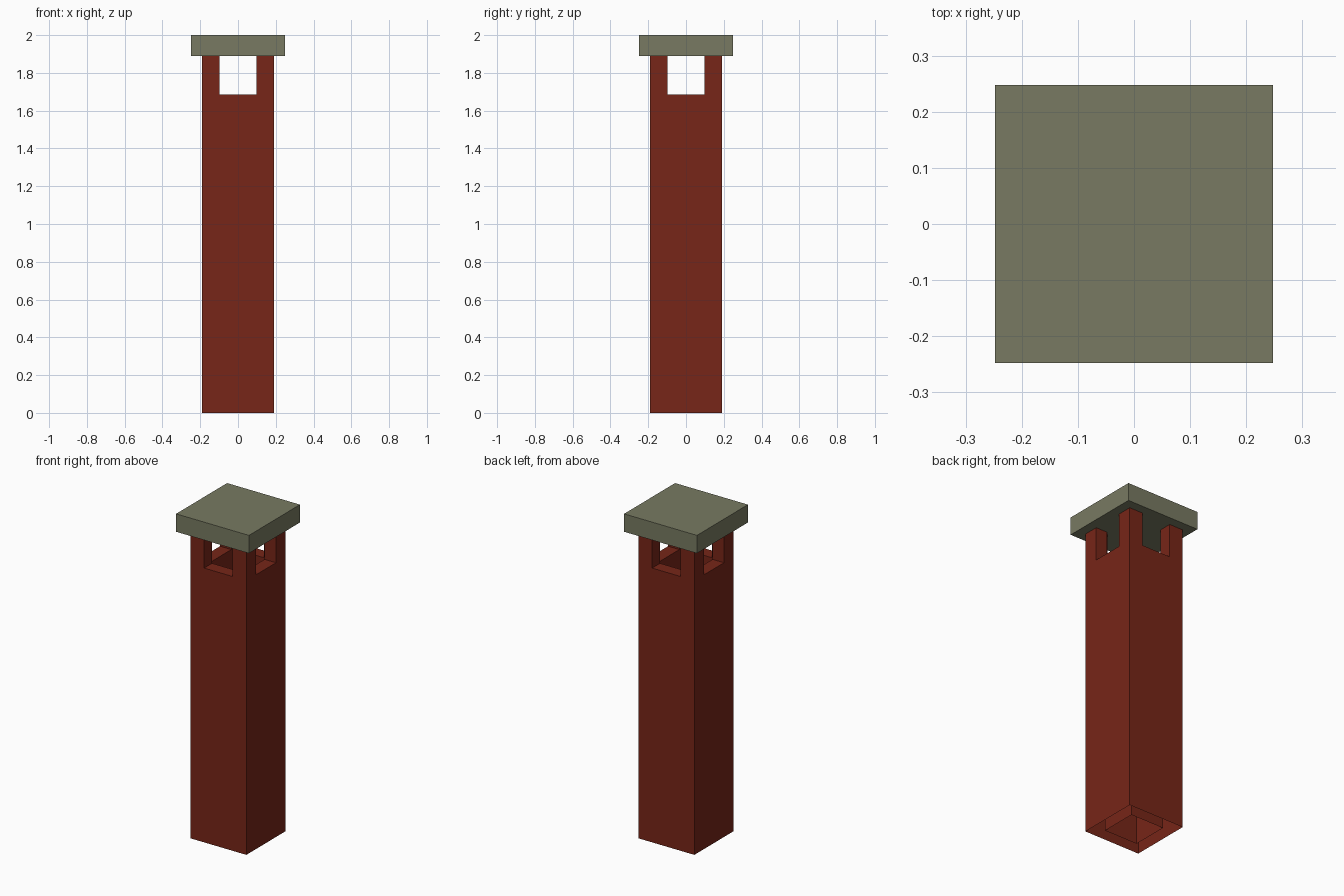
import bpy, bmesh
from math import pi
from mathutils import Matrix, Vector

if "Cube" in bpy.data.objects:
    bpy.data.objects.remove(bpy.data.objects["Cube"])

OUT, INN, NOTCH = 0.19, 0.113, 0.097   # half widths
SILL, TOP, HEIGHT = 1.685, 1.89, 2.0
CAP = 0.2475


def material(name, rgb):
    m = bpy.data.materials.new(name)
    m.diffuse_color = (*rgb, 1)
    m.use_nodes = True
    m.node_tree.nodes["Principled BSDF"].inputs["Base Color"].default_value = m.diffuse_color
    return m


def finish(bm, name, mat):
    me = bpy.data.meshes.new(name)
    bm.to_mesh(me)
    bm.free()
    me.materials.append(mat)
    ob = bpy.data.objects.new(name, me)
    bpy.context.collection.objects.link(ob)
    return ob


def wall_outline(h):
    # one side of the shaft, notched at the top
    return [Vector((x, -h, z)) for x, z in (
        (-h, 0), (h, 0), (h, TOP), (NOTCH, TOP), (NOTCH, SILL),
        (-NOTCH, SILL), (-NOTCH, TOP), (-h, TOP))]


# Shaft: outer and inner walls joined at the notches, open underneath
bm = bmesh.new()
for k in range(4):
    rot = Matrix.Rotation(k * pi / 2, 4, 'Z')
    outer = [bm.verts.new(rot @ p) for p in wall_outline(OUT)]
    inner = [bm.verts.new(rot @ p) for p in wall_outline(INN)]
    bm.faces.new(outer)
    bm.faces.new(inner[::-1])
    for i in (3, 4, 5):  # notch jambs and sill
        bm.faces.new((outer[i + 1], outer[i], inner[i], inner[i + 1]))
bmesh.ops.remove_doubles(bm, verts=bm.verts, dist=1e-5)
finish(bm, "chimney_shaft", material("brick_red", (0.184, 0.019, 0.009)))

# Cap slab
bm = bmesh.new()
bmesh.ops.create_cube(bm, size=1, matrix=Matrix.Translation((0, 0, (TOP + HEIGHT) / 2))
                      @ Matrix.Diagonal((2 * CAP, 2 * CAP, HEIGHT - TOP, 1)))
finish(bm, "chimney_cap", material("stone_olive", (0.188, 0.195, 0.122)))
